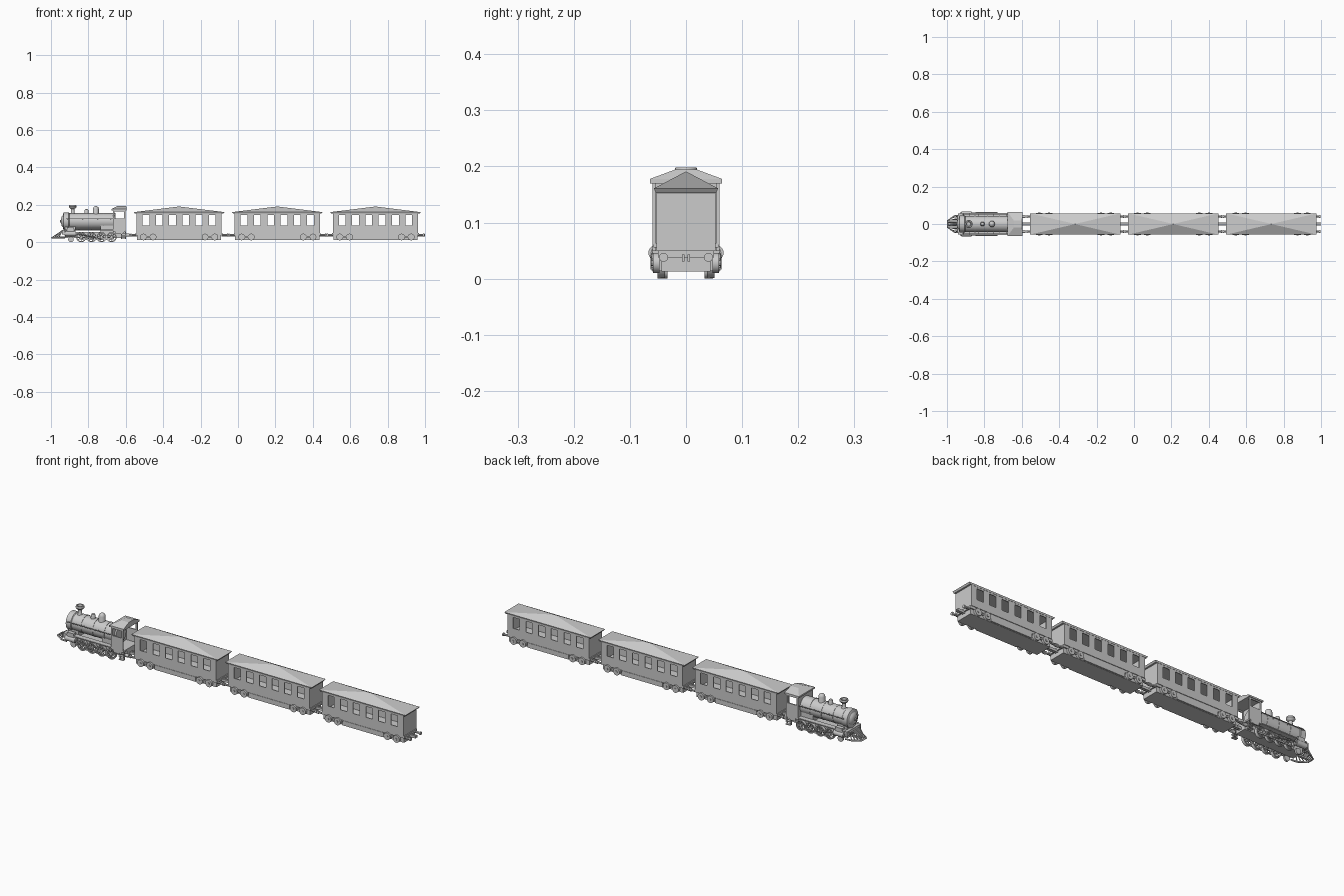
import bpy, math
from mathutils import Vector, Matrix

if "Cube" in bpy.data.objects:
    bpy.data.objects.remove(bpy.data.objects["Cube"])


def make(name, verts, faces, smooth=False):
    me = bpy.data.meshes.new(name)
    me.from_pydata(verts, [], faces)
    o = bpy.data.objects.new(name, me)
    bpy.context.collection.objects.link(o)
    if smooth:
        bpy.ops.object.select_all(action='DESELECT')
        o.select_set(True)
        bpy.context.view_layer.objects.active = o
        bpy.ops.object.shade_smooth_by_angle(angle=math.radians(35))
    return o


def loft(name, sections, cy=0):
    """Stack of rectangles (x0, x1, half_y, z), bottom to top."""
    v, f = [], []
    for x0, x1, h, z in sections:
        v += [(x0, cy - h, z), (x1, cy - h, z), (x1, cy + h, z), (x0, cy + h, z)]
    for i in range(len(sections) - 1):
        for k in range(4):
            a, b = i * 4 + k, i * 4 + (k + 1) % 4
            f.append((a, b, b + 4, a + 4))
    n = len(v)
    return make(name, v, f + [(3, 2, 1, 0), (n - 4, n - 3, n - 2, n - 1)])


def box(name, x, y, z):
    return loft(name, [(x[0], x[1], (y[1] - y[0]) / 2, q) for q in z], (y[0] + y[1]) / 2)


def lathe(name, prof, loc, axis='Z', n=20, ring=False):
    """Turn a (radius, height) profile about an axis; ring closes the profile."""
    rot = {'Z': Matrix(), 'X': Matrix.Rotation(math.pi / 2, 4, 'Y'),
           'Y': Matrix.Rotation(-math.pi / 2, 4, 'X')}[axis]
    v, f, m = [], [], len(prof)
    for r, h in prof:
        for k in range(n):
            a = 2 * math.pi * k / n
            v.append(rot @ Vector((r * math.cos(a), r * math.sin(a), h)) + Vector(loc))
    for i in range(m if ring else m - 1):
        for k in range(n):
            a, b, j = k, (k + 1) % n, (i + 1) % m
            f.append((i * n + a, i * n + b, j * n + b, j * n + a))
    if not ring:
        f += [tuple(range(n))[::-1], tuple(range((m - 1) * n, m * n))]
    return make(name, v, f, True)


def cyl(name, r, h, loc, axis, n=16):
    return lathe(name, [(r, -h / 2), (r, h / 2)], loc, axis, n)


def rod(name, pts, r):
    cu = bpy.data.curves.new(name, 'CURVE')
    cu.dimensions, cu.bevel_depth = '3D', r
    cu.bevel_resolution, cu.use_fill_caps = 1, True
    s = cu.splines.new('POLY')
    s.points.add(len(pts) - 1)
    for p, q in zip(s.points, pts):
        p.co = (*q, 1)
    o = bpy.data.objects.new(name, cu)
    bpy.context.collection.objects.link(o)


def cut(o, cutter):
    m = o.modifiers.new('cut', 'BOOLEAN')
    m.operation, m.solver, m.object = 'DIFFERENCE', 'EXACT', cutter
    bpy.context.view_layer.objects.active = o
    bpy.ops.object.modifier_apply(modifier=m.name)
    bpy.data.objects.remove(cutter)


# ---------- passenger car, built once at the origin ----------
body = box('car_body', (-.228, .228), (-.053, .053), (.05, .154))
cut(body, box('cavity', (-.224, .224), (-.049, .049), (.056, .2)))
for i in range(6):
    x = (i - 2.5) * .071
    cut(body, box('window_cutter', (x - .018, x + .018), (-.1, .1), (.09, .145)))
car = [body]
car.append(loft('car_roof', [(-.236, .236, .054, .153), (-.242, .242, .057, .161),
                             (-.0005, .0005, .0005, .191)]))
car.append(box('car_sill', (-.232, .232), (-.05, .05), (.038, .05)))
car.append(box('car_underframe', (-.225, .225), (-.044, .044), (.013, .038)))
for s in (-1, 1):
    car.append(box('side_sill', (-.115, .115), (s * .047 - .005, s * .047 + .005), (.014, .038)))
    for e in (-1, 1):
        # bogie side bar, two wheels and their axle boxes
        car.append(box('bogie_bar', (e * .165 - .04, e * .165 + .04),
                       (s * .05 - .003, s * .05 + .003), (.026, .034)))
        for d in (-.026, .026):
            car.append(cyl('car_wheel', .018, .012, (e * .165 + d, s * .053, .028), 'Y'))
            car.append(cyl('axle_cap', .006, .004, (e * .165 + d, s * .06, .028), 'Y', 10))
        # buffers and coupling bars
        car.append(cyl('buffer_stem', .005, .03, (e * .242, s * .04, .038), 'X', 10))
        car.append(cyl('buffer_head', .008, .006, (e * .258, s * .04, .038), 'X', 14))
        car.append(box('coupling_bar', (e * .245 - .019, e * .245 + .019),
                       (s * .005 - .0025, s * .005 + .0025), (.031, .043)))
for k, cx in enumerate((-.315, .21, .735)):
    for o in car:
        c = o if k == 2 else o.copy()
        if k < 2:
            bpy.context.collection.objects.link(c)
        c.location.x = cx

# ---------- locomotive ----------
# boiler, smokebox ring and door
lathe('boiler', [(.043, -.925), (.043, -.655)], (0, 0, .112), 'X', 28)
lathe('smokebox_ring', [(.038, -.936), (.046, -.932), (.046, -.905), (.043, -.902)],
      (0, 0, .112), 'X', 28)
lathe('smokebox_door', [(.012, -.946), (.026, -.942), (.032, -.935)], (0, 0, .112), 'X', 24)
cyl('door_boss', .006, .01, (-.948, 0, .112), 'X', 10)
for x in (-.85, -.785, -.72):
    cyl('boiler_band', .0445, .004, (x, 0, .112), 'X', 28)
# chimney and domes
lathe('chimney', [(.015, .148), (.01, .158), (.009, .178), (.018, .184), (.021, .19),
                  (.019, .198), (.013, .198), (.011, .186)], (-.884, 0, 0))
lathe('small_dome', [(.012, .148), (.011, .168), (.008, .175), (.003, .178)], (-.81, 0, 0))
lathe('steam_dome', [(.019, .146), (.016, .154), (.016, .178), (.013, .187), (.007, .192),
                     (.002, .193)], (-.76, 0, 0))
# frame, saddle, firebox, front beam and cab floor
box('loco_frame', (-.925, -.6), (-.03, .03), (.022, .056))
box('saddle', (-.925, -.87), (-.034, .034), (.05, .085))
box('firebox', (-.735, -.66), (-.036, .036), (.05, .11))
box('front_beam', (-.94, -.925), (-.055, .055), (.042, .066))
box('cab_floor', (-.668, -.6), (-.058, .058), (.056, .064))
for y in (-.005, .005):
    box('rear_coupling', (-.602, -.58), (y - .0025, y + .0025), (.031, .043))
# cab walls and hipped roof
box('cab_front', (-.668, -.663), (-.055, .055), (.06, .174))
loft('cab_roof', [(-.676, -.596, .064, .17), (-.676, -.596, .064, .178),
                  (-.642, -.598, .018, .195)])
for s in (-1, 1):
    def side(name, x, y, z, t):
        box(name, x, (s * y - t, s * y + t), z)
    side('cab_side', (-.668, -.602), .057, (.06, .128), .003)
    side('cab_lower_skirt', (-.655, -.61), .057, (.045, .06), .003)
    side('cab_front_post', (-.668, -.66), .057, (.128, .172), .003)
    side('cab_rear_post', (-.61, -.602), .057, (.128, .172), .003)
    side('cab_lintel', (-.668, -.602), .057, (.164, .174), .003)
    side('running_board', (-.925, -.665), .047, (.062, .067), .013)
    # cab steps
    for z in (.016, .032, .046):
        side('cab_step', (-.625, -.6), .053, (z, z + .004), .008)
    for x in (-.623, -.602):
        side('step_hanger', (x - .002, x + .002), .05, (.016, .06), .003)
    # rear buffers
    cyl('loco_buffer', .008, .02, (-.591, s * .04, .038), 'X', 14)
    # handrail on stanchions
    rod('handrail', [(-.92, s * .052, .125), (-.668, s * .052, .125)], .002)
    for x in (-.91, -.83, -.75, -.68):
        rod('handrail_stanchion', [(x, s * .038, .123), (x, s * .053, .125)], .0018)
    # cylinder and valve chest
    cyl('cylinder', .014, .055, (-.896, s * .053, .046), 'X', 20)
    cyl('cylinder_cover', .01, .062, (-.896, s * .053, .046), 'X', 16)
    side('valve_chest', (-.915, -.878), .05, (.055, .078), .01)
    # spoked driving wheels
    for i in range(4):
        x, z, r = -.838 + i * .054, .027, .027
        lathe('drive_wheel_rim', [(r - .006, -.007), (r, -.007), (r - .001, .007), (r - .006, .007)],
              (x, s * .044, z), 'Y', 24, True)
        cyl('drive_wheel_hub', .008, .015, (x, s * .044, z), 'Y', 12)
        for k in range(8):
            a = k * math.pi / 4 + i * .3
            rod('wheel_spoke', [(x, s * .044, z), (x + .022 * math.cos(a), s * .044,
                                                    z + .022 * math.sin(a))], .002)
        if s > 0:
            cyl('drive_axle', .004, .09, (x, 0, z), 'Y', 10)
        cyl('crank_pin', .004, .012, (x, s * .054, z - .01), 'Y', 10)
    # coupling, connecting and piston rods
    side('coupling_rod', (-.842, -.672), .056, (.013, .02), .0018)
    rod('connecting_rod', [(-.848, s * .06, .043), (-.73, s * .06, .017)], .003)
    rod('piston_rod', [(-.88, s * .057, .045), (-.84, s * .059, .043)], .003)
    # leading wheel
    cyl('leading_wheel', .015, .01, (-.893, s * .038, .015), 'Y', 18)

# cowcatcher: base frame and sloping slats
base = [(-.925, -.047), (-.958, -.044), (-.996, -.018), (-.996, .018), (-.958, .044), (-.925, .047)]
rod('cowcatcher_base', [(x, y, .024) for x, y in base], .004)
rod('cowcatcher_top', [(-.942, -.042, .06), (-.942, .042, .06)], .004)
for i in range(11):
    y = -.044 + i * .0088
    t = max(0, (abs(y) - .018) / .026)
    rod('cowcatcher_slat', [(-.996 + .038 * t, y, .024), (-.942, y * .85, .06)], .0025)
box('cowcatcher_brace', (-.98, -.925), (-.006, .006), (.022, .03))
